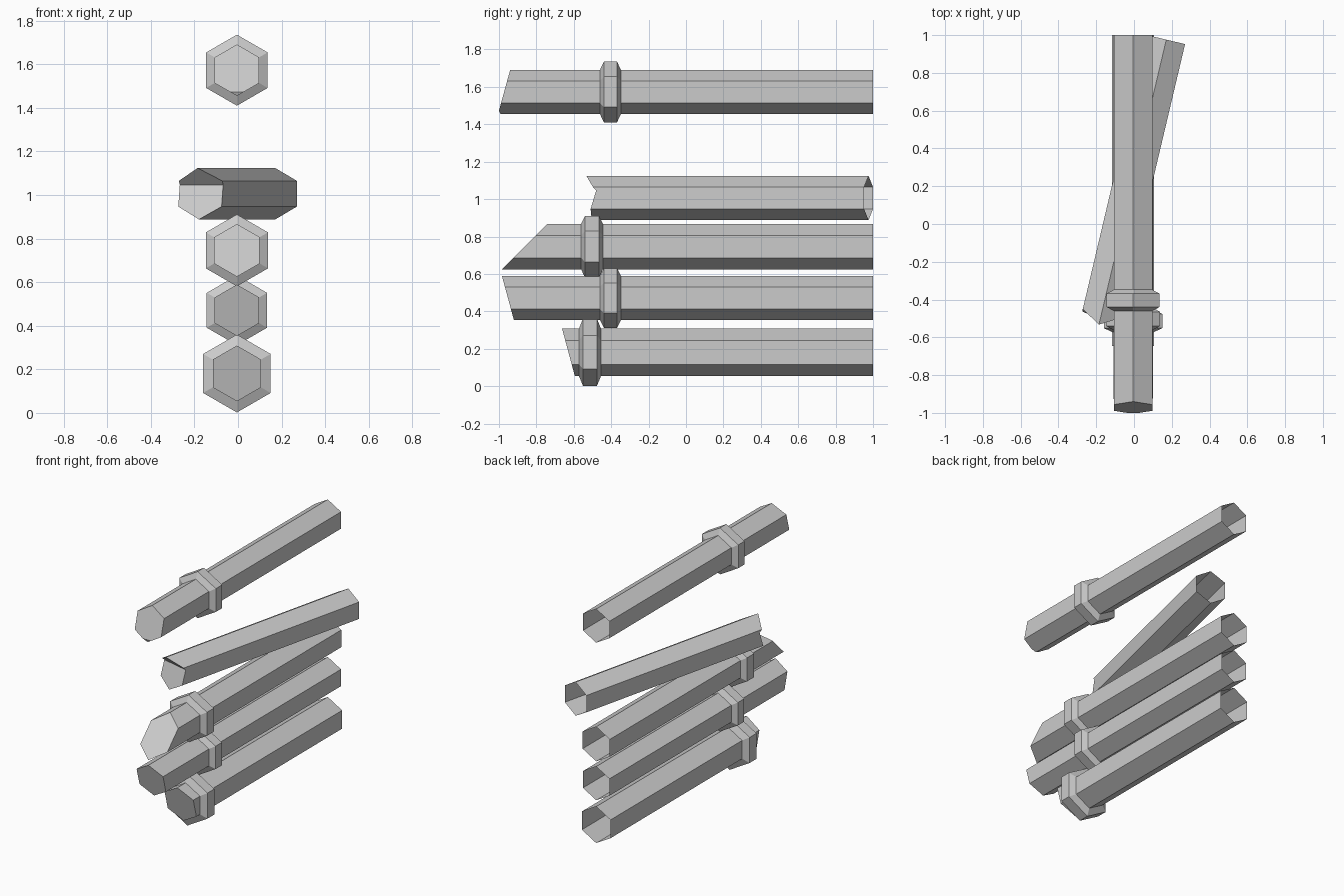
import bpy, bmesh, math
from math import sin, cos, pi, sqrt, radians

if "Cube" in bpy.data.objects:
    bpy.data.objects.remove(bpy.data.objects["Cube"])


def cap_y(cap, z):
    """Piecewise-linear y of the cut front end at height z."""
    for (z0, y0), (z1, y1) in zip(cap, cap[1:]):
        if z <= z1 or z1 == cap[-1][0]:
            return y0 + (y1 - y0) * (z - z0) / (z1 - z0)


def hex_tube(name, loc, r, cap, back=1.0, flange=None, yaw=0.0):
    """Hexagonal tube, open at the back, cut shut at the front.
    cap: (height from axis, y) points, bottom to top; a middle point is a crease.
    flange: (front y, back y, radius) of the chamfered collar."""
    bm = bmesh.new()

    def corner(i, rad, y):
        a = -pi / 2 + i * pi / 3
        return (rad * cos(a), y, rad * sin(a))

    # rings from the back end through the collar
    profile = [(back, r)]
    if flange:
        f0, f1, fr = flange
        profile += [(f1, r), (f1 - 0.021, fr), (f0 + 0.021, fr), (f0, r)]
    rings = [[bm.verts.new(corner(i, rad, y)) for i in range(6)] for y, rad in profile]
    for a, b in zip(rings, rings[1:]):
        for i in range(6):
            j = (i + 1) % 6
            bm.faces.new((a[i], a[j], b[j], b[i]))

    # front outline: six corners, plus two points where a crease meets the walls
    pts = [corner(i, r, 0) for i in range(6)]
    crease = cap[1][0] if len(cap) == 3 else None
    if crease is not None:
        w = min(r * sqrt(3) / 2, (r - abs(crease)) * sqrt(3))
        pts += [(w, 0, crease), (-w, 0, crease)]
    pts.sort(key=lambda p: (math.atan2(p[2], p[0]) + pi / 2 + 1e-6) % (2 * pi))
    front = [bm.verts.new((x, cap_y(cap, z), z)) for x, _, z in pts]

    # walls of the front section
    last = rings[-1]
    at = []
    for i in range(6):
        cx, _, cz = corner(i, r, 0)
        at.append(min(range(len(pts)),
                      key=lambda k: (pts[k][0] - cx) ** 2 + (pts[k][2] - cz) ** 2))
    n = len(front)
    for i in range(6):
        j = (i + 1) % 6
        k, edge = at[i], [front[at[i]]]
        while k != at[j]:
            k = (k + 1) % n
            edge.append(front[k])
        bm.faces.new([last[i], last[j]] + edge[::-1])

    # front cap, folded along the crease if there is one
    if crease is None:
        bm.faces.new(front)
    else:
        bm.faces.new([v for v in front if v.co.z <= crease + 1e-5])
        bm.faces.new([v for v in front if v.co.z >= crease - 1e-5])
    bmesh.ops.recalc_face_normals(bm, faces=bm.faces)

    me = bpy.data.meshes.new(name)
    bm.to_mesh(me)
    bm.free()
    ob = bpy.data.objects.new(name, me)
    ob.location = loc
    ob.rotation_euler.z = yaw
    bpy.context.collection.objects.link(ob)
    return ob


X = -0.005

# lowest tube, short nose
hex_tube("bottom_tube", (X, 0, 0.181), 0.128,
         [(-0.128, -0.594), (0.128, -0.663)], flange=(-0.572, -0.455, 0.179))
# second tube, nose leaning forward
hex_tube("lower_tube", (X, 0, 0.471), 0.118,
         [(-0.118, -0.92), (0.118, -0.984)], flange=(-0.46, -0.348, 0.16))
# third tube, 45 degree nose
hex_tube("middle_tube", (X, 0, 0.746), 0.121,
         [(-0.121, -0.984), (0.121, -0.743)], flange=(-0.561, -0.444, 0.165))
# angled plain tube with a notched nose
hex_tube("angled_tube", (0.171, 0.976, 1.006), 0.118,
         [(-0.118, -1.521), (0.041, -1.472), (0.118, -1.55)],
         back=0.0, yaw=-radians(13.3))
# top tube, nose leaning back with a clipped lower tip
hex_tube("top_tube", (X, 0, 1.573), 0.118,
         [(-0.118, -0.992), (-0.1, -1.0), (0.118, -0.94)], flange=(-0.46, -0.348, 0.163))
